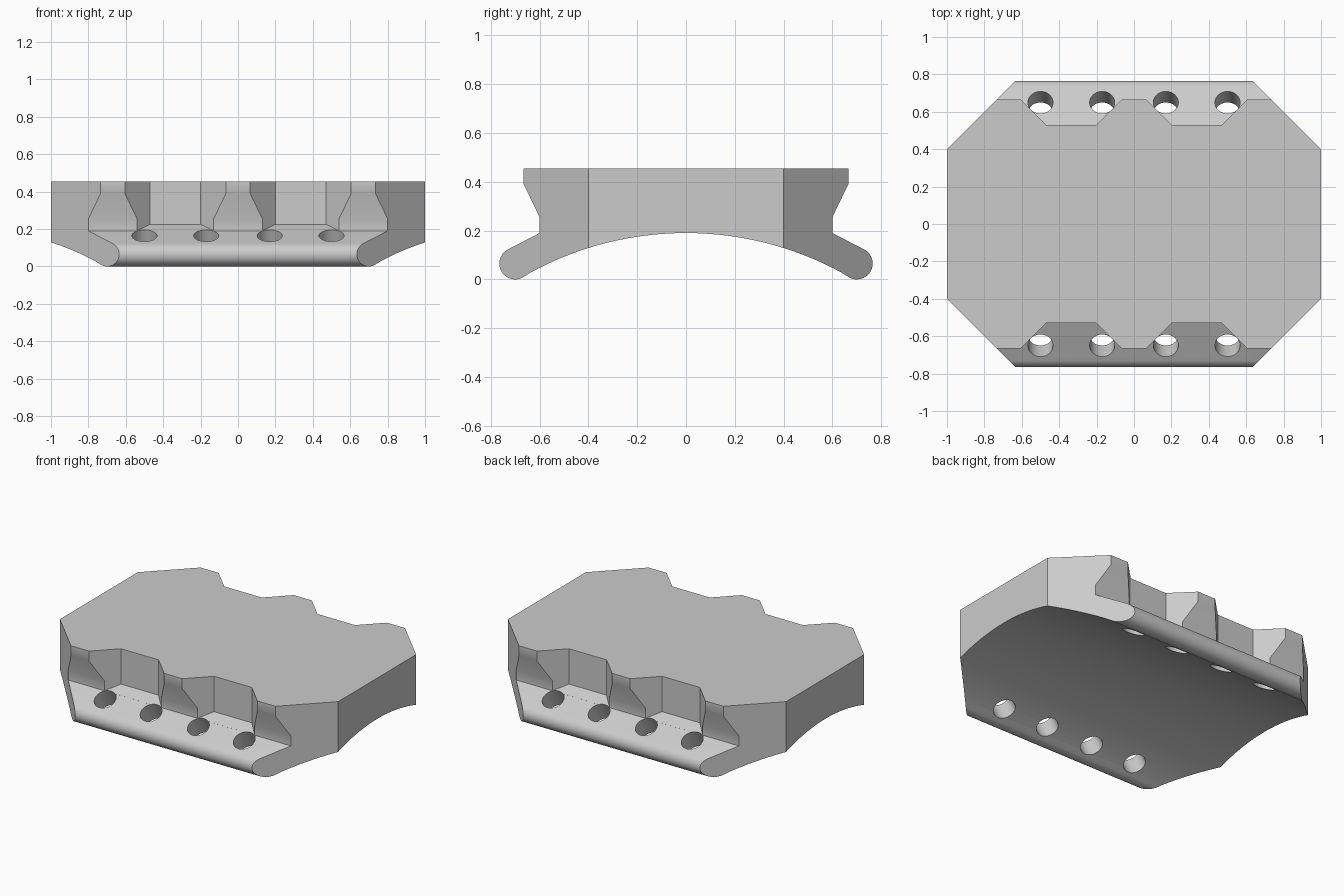
import bpy, bmesh, math
from mathutils import Vector, Matrix

default = bpy.data.objects.get("Cube")
if default:
    bpy.data.objects.remove(default, do_unlink=True)

grey = bpy.data.materials.new("plain grey")
grey.use_nodes = True
colour = (0.6, 0.6, 0.6, 1)
grey.diffuse_color = colour
grey.node_tree.nodes["Principled BSDF"].inputs["Base Color"].default_value = colour


def finish(name, bm):
    bmesh.ops.recalc_face_normals(bm, faces=bm.faces)
    mesh = bpy.data.meshes.new(name)
    bm.to_mesh(mesh)
    bm.free()
    mesh.materials.append(grey)
    obj = bpy.data.objects.new(name, mesh)
    bpy.context.collection.objects.link(obj)
    return obj


def prism(name, points, offset):
    """Extrude a closed outline along an offset."""
    bm = bmesh.new()
    face = bm.faces.new([bm.verts.new(p) for p in points])
    ext = bmesh.ops.extrude_face_region(bm, geom=[face])
    moved = [v for v in ext["geom"] if isinstance(v, bmesh.types.BMVert)]
    bmesh.ops.translate(bm, verts=moved, vec=offset)
    return finish(name, bm)


def apply_boolean(target, cutter, operation):
    cutter.hide_render = True
    mod = target.modifiers.new("cut", 'BOOLEAN')
    mod.operation, mod.solver, mod.object = operation, 'EXACT', cutter
    bpy.context.view_layer.objects.active = target
    bpy.ops.object.modifier_apply(modifier=mod.name)
    bpy.data.objects.remove(cutter, do_unlink=True)


# Half cross-section: head with undercut, sloping flange, rounded lip, arched underside
TOP, LIP_R, ARC_R, CROWN = 0.455, 0.065, 1.334, 0.19
half = [(0.665, TOP), (0.665, 0.39), (0.60, 0.255), (0.60, 0.19)]
for i in range(17):
    a = math.radians(60 - i * 180 / 16)
    half.append((0.70 + LIP_R * math.cos(a), LIP_R + LIP_R * math.sin(a)))
for i in range(1, 20):
    a = math.radians(30) * (1 - i / 20)
    half.append((ARC_R * math.sin(a), CROWN - ARC_R * (1 - math.cos(a))))
outline = half + [(0, CROWN)] + [(-y, z) for y, z in reversed(half)]
clamp = prism("clamp_block", [(-1, y, z) for y, z in outline], (2, 0, 0))

# Chamfer the four corners in plan
corner = [(1.0, 0.40), (0.40, 1.0)]
plan = corner + [(-x, y) for x, y in reversed(corner)]
plan += [(-x, -y) for x, y in plan]
apply_boolean(clamp, prism("corner_cutter", [(x, y, -0.5) for x, y in plan], (0, 0, 2)), 'INTERSECT')

# Tapered notches in the head, with floors that continue the flange slope
notch = [(0.20, 0.53), (0.47, 0.53), (0.77, 0.83), (-0.10, 0.83)]
for sx in (-1, 1):
    for sy in (-1, 1):
        # stop the taper where neighbouring cutters would meet
        pts = [(max(0.02, x), y if x > 0 else 0.71) for x, y in notch]
        pts[2] = (0.65, 0.71)
        floor = [(sx * x, sy * y, 0.1903 - 0.5 * (y - 0.60)) for x, y in pts]
        apply_boolean(clamp, prism("notch_cutter", floor, (0, 0, 1)), 'DIFFERENCE')

# Bolt holes drilled square to the flange
TILT = math.radians(27.5)
for sy in (-1, 1):
    for x in (-0.50, -0.17, 0.17, 0.50):
        axis = Vector((0, sy * math.sin(TILT), math.cos(TILT)))
        middle = Vector((x, sy * 0.65, 0.165)) - axis * 0.08
        bm = bmesh.new()
        bmesh.ops.create_cone(
            bm, cap_ends=True, segments=40, radius1=0.067, radius2=0.067, depth=0.26,
            matrix=Matrix.Translation(middle) @ Matrix.Rotation(-sy * TILT, 4, 'X'))
        apply_boolean(clamp, finish("hole_cutter", bm), 'DIFFERENCE')

bpy.ops.object.select_all(action='DESELECT')
clamp.select_set(True)
bpy.context.view_layer.objects.active = clamp
bpy.ops.object.shade_smooth_by_angle(angle=math.radians(30))
